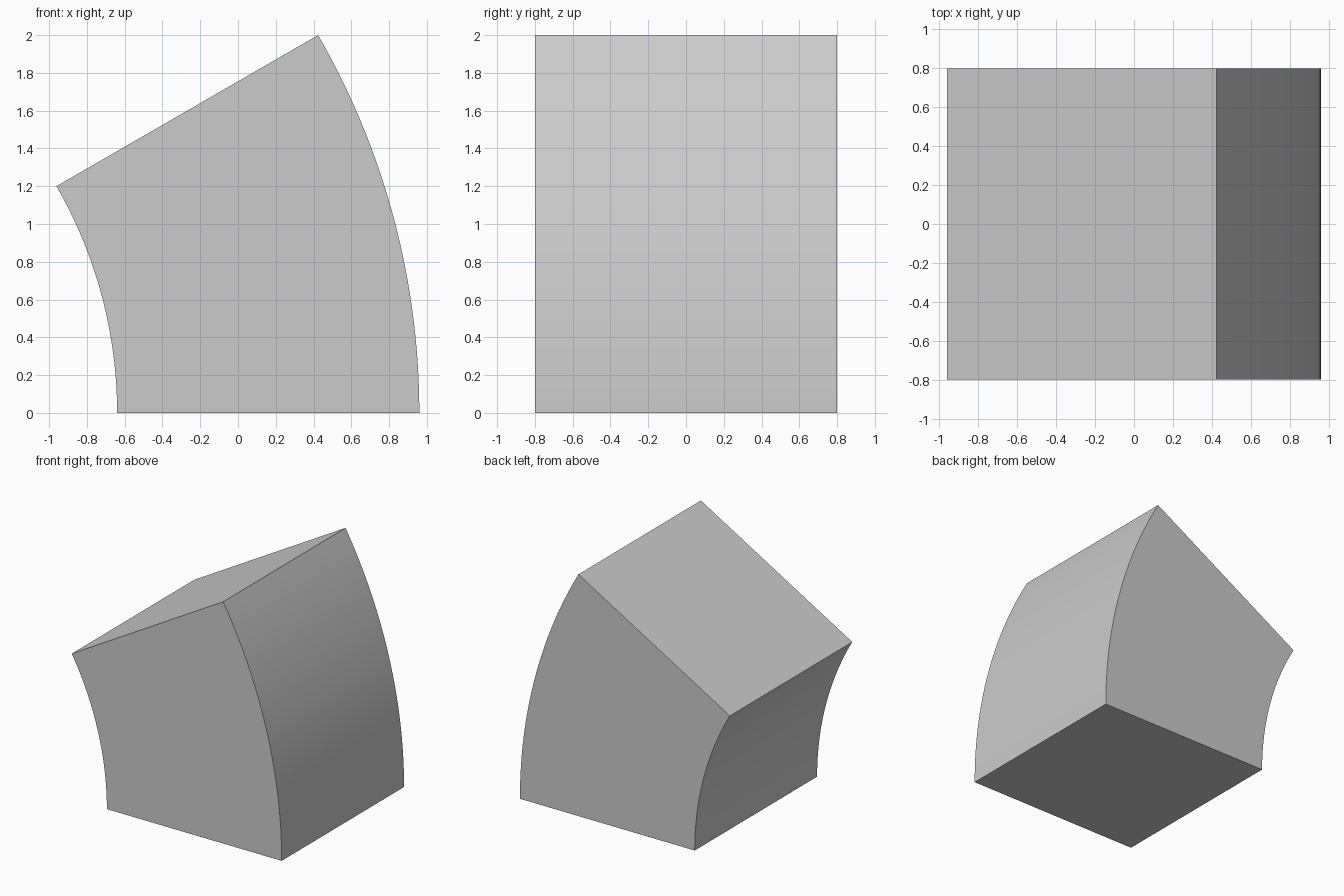
import bpy, bmesh, math

if "Cube" in bpy.data.objects:
    bpy.data.objects.remove(bpy.data.objects["Cube"])

INNER, OUTER, HALF_DEPTH = 2.4, 4.0, 0.8
SWEEP, STEPS = math.radians(30), 32
CENTRE_X = -3.04

# Square cross-section lying on the ground
bm = bmesh.new()
corners = [(INNER, -HALF_DEPTH), (OUTER, -HALF_DEPTH), (OUTER, HALF_DEPTH), (INNER, HALF_DEPTH)]
verts = [bm.verts.new((CENTRE_X + r, y, 0)) for r, y in corners]
edges = [bm.edges.new((verts[i], verts[(i + 1) % 4])) for i in range(4)]

# Sweep it upward around the bend axis
bmesh.ops.spin(bm, geom=verts + edges, cent=(CENTRE_X, 0, 0), axis=(0, -1, 0),
               angle=SWEEP, steps=STEPS, use_duplicate=False)

# Close the two ends
bmesh.ops.holes_fill(bm, edges=[e for e in bm.edges if e.is_boundary], sides=4)
bmesh.ops.recalc_face_normals(bm, faces=bm.faces[:])

mesh = bpy.data.meshes.new("curved_block")
bm.to_mesh(mesh)
bm.free()
block = bpy.data.objects.new("curved_block", mesh)
bpy.context.collection.objects.link(block)

# Smooth the curved sides, keep the corners crisp
bpy.context.view_layer.objects.active = block
block.select_set(True)
bpy.ops.object.shade_smooth_by_angle(angle=math.radians(30))
